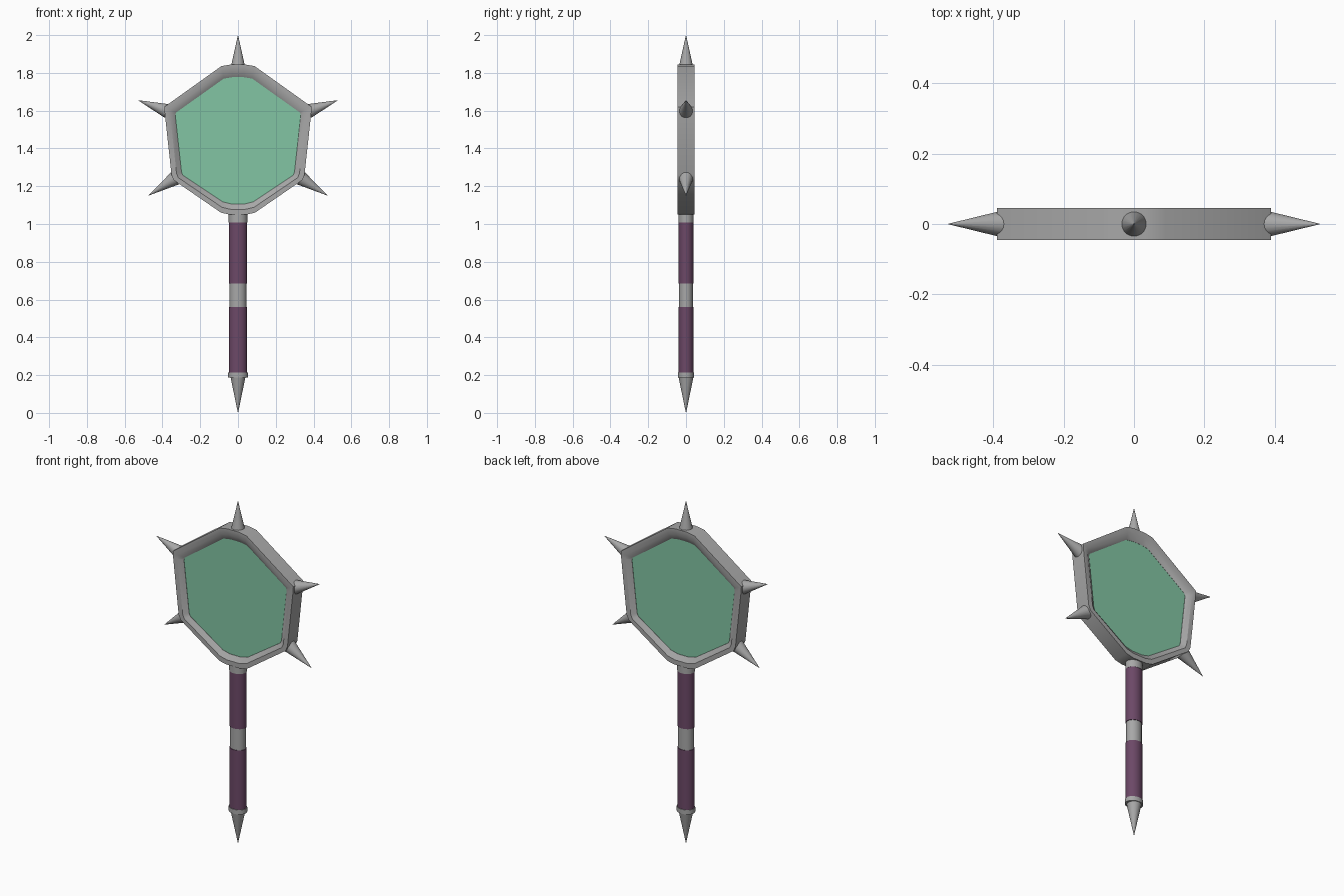
import bpy, bmesh, math
from mathutils import Vector

if "Cube" in bpy.data.objects:
    bpy.data.objects.remove(bpy.data.objects["Cube"])


def material(name, rgb):
    m = bpy.data.materials.new(name)
    m.diffuse_color = (*rgb, 1)
    m.use_nodes = True
    m.node_tree.nodes["Principled BSDF"].inputs["Base Color"].default_value = m.diffuse_color
    return m


steel = material("grey steel", (0.39, 0.39, 0.39))
glass = material("pale green", (0.225, 0.56, 0.37))
wrap = material("dull purple", (0.15, 0.065, 0.135))


def finish(bm, name, mat, angle=35):
    bmesh.ops.recalc_face_normals(bm, faces=bm.faces)
    me = bpy.data.meshes.new(name)
    bm.to_mesh(me)
    bm.free()
    ob = bpy.data.objects.new(name, me)
    bpy.context.collection.objects.link(ob)
    me.materials.append(mat)
    bpy.ops.object.select_all(action='DESELECT')
    ob.select_set(True)
    bpy.context.view_layer.objects.active = ob
    bpy.ops.object.shade_smooth_by_angle(angle=math.radians(angle))
    return ob


def mirrored(half):
    # right half listed top to bottom, left half mirrored back up
    return half + [(-x, z) for x, z in reversed(half)]


outer = mirrored([(0.035, 1.845), (0.088, 1.836), (0.39, 1.62), (0.388, 1.59),
                  (0.352, 1.26), (0.34, 1.232), (0.09, 1.06), (0.045, 1.05)])
inner = mirrored([(0.03, 1.777), (0.075, 1.77), (0.328, 1.59), (0.332, 1.575),
                  (0.299, 1.275), (0.292, 1.258), (0.08, 1.117), (0.035, 1.106)])
middle = [((a + c) / 2, (b + d) / 2) for (a, b), (c, d) in zip(outer, inner)]

# head frame: closed ring with bevelled inner rim on both sides
bm = bmesh.new()
section = [(outer, -0.046), (middle, -0.046), (inner, -0.025),
           (inner, 0.025), (middle, 0.046), (outer, 0.046)]
loops = [[bm.verts.new((x, y, z)) for x, z in pts] for pts, y in section]
n = len(outer)
for k in range(len(loops)):
    a, b = loops[k], loops[(k + 1) % len(loops)]
    for i in range(n):
        j = (i + 1) % n
        bm.faces.new((a[i], a[j], b[j], b[i]))
finish(bm, "head_frame", steel)

# green panel filling the frame
bm = bmesh.new()
front, back = [[bm.verts.new((x, y, z)) for x, z in inner] for y in (-0.024, 0.024)]
bm.faces.new(front)
bm.faces.new(back)
for i in range(n):
    j = (i + 1) % n
    bm.faces.new((front[i], front[j], back[j], back[i]))
finish(bm, "head_panel", glass)


def spike(name, base, tip, r):
    base, tip = Vector(base), Vector(tip)
    d = tip - base
    bm = bmesh.new()
    bmesh.ops.create_cone(bm, cap_ends=True, segments=20, radius1=r, radius2=0.0005,
                          depth=d.length)
    rot = d.to_track_quat('Z', 'Y').to_matrix()
    for v in bm.verts:
        v.co = rot @ v.co + (base + tip) / 2
    finish(bm, name, steel)


# spikes around the head and at the foot
spike("top_spike", (0, 0, 1.835), (0, 0, 2.0), 0.037)
for s, side in ((1, "right"), (-1, "left")):
    spike("upper_spike_" + side, (s * 0.375, 0, 1.598), (s * 0.528, 0, 1.655), 0.038)
    spike("lower_spike_" + side, (s * 0.333, 0, 1.242), (s * 0.476, 0, 1.15), 0.038)
spike("foot_spike", (0, 0, 0.192), (0, 0, 0.0), 0.04)


def tube(name, z0, z1, rx, ry, mat):
    bm = bmesh.new()
    bmesh.ops.create_cone(bm, cap_ends=True, segments=24, radius1=1, radius2=1, depth=1)
    for v in bm.verts:
        v.co = (v.co.x * rx, v.co.y * ry, (z0 + z1) / 2 + v.co.z * (z1 - z0))
    finish(bm, name, mat)


# oval handle sections
tube("foot_ring", 0.188, 0.214, 0.052, 0.043, steel)
tube("lower_grip", 0.21, 0.56, 0.048, 0.04, wrap)
tube("middle_band", 0.555, 0.69, 0.044, 0.037, steel)
tube("upper_grip", 0.685, 1.01, 0.048, 0.04, wrap)
tube("top_collar", 1.008, 1.07, 0.049, 0.041, steel)
